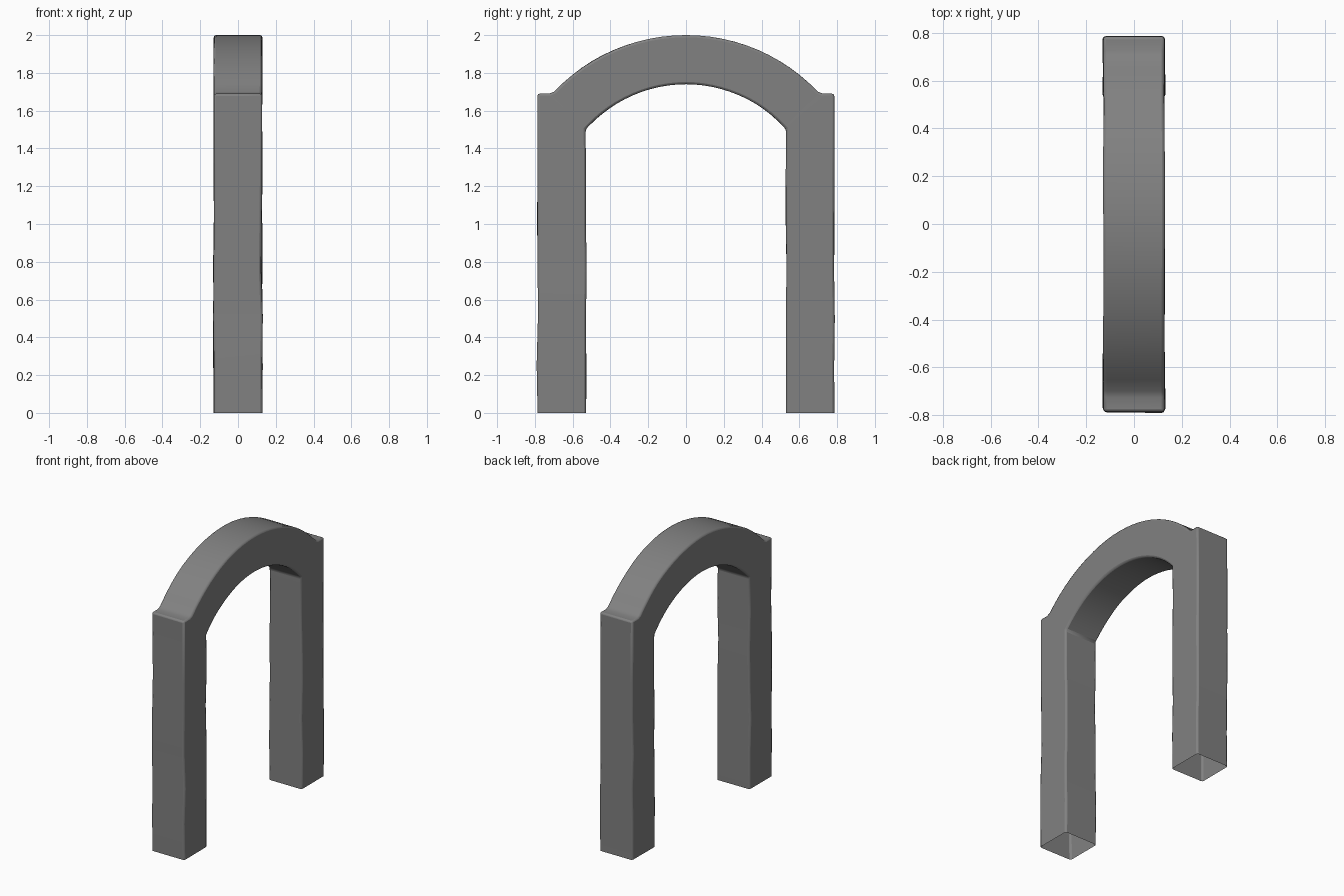
import bpy, bmesh, math
from mathutils import Vector, noise

cube = bpy.data.objects.get("Cube")
if cube:
    bpy.data.objects.remove(cube, do_unlink=True)

HALF = 0.128                    # half depth of the arch band
INNER, OUTER = 0.53, 0.785      # leg faces
CENTRE, R_IN, R_OUT = 1.035, 0.705, 0.965
SPRING = math.asin(INNER / R_IN)
SHOULDER = 1.69
STEPS = 24

stone = bpy.data.materials.new("grey stone")
stone.use_nodes = True
colour = (0.22, 0.22, 0.22, 1)
stone.diffuse_color = colour
stone.node_tree.nodes["Principled BSDF"].inputs["Base Color"].default_value = colour


def on_arc(radius, angle):
    return radius * math.sin(angle), CENTRE + radius * math.cos(angle)


# Pairs of inner and outer points along one leg, up to the shoulder
LEG_RINGS = 6
spring_z = CENTRE + R_IN * math.cos(SPRING)
leg = [((INNER, spring_z * i / LEG_RINGS), (OUTER, spring_z * i / LEG_RINGS))
       for i in range(LEG_RINGS)]
leg.append(((INNER, spring_z), (OUTER, SHOULDER)))
leg.append((on_arc(R_IN, SPRING * 0.98), (0.725, SHOULDER)))

# Curved band between the shoulders
arc = []
for i in range(STEPS + 1):
    t = 1 - 2 * i / STEPS
    arc.append((on_arc(R_IN, t * SPRING * 0.96), on_arc(R_OUT, t * 0.81)))

# Whole path: right leg, arch, mirrored leg
mirrored = [((-a[0], a[1]), (-b[0], b[1])) for a, b in reversed(leg)]
path = leg + arc + mirrored


def worn(x, y, z):
    """Slightly uneven hand-hewn corner, calmer on the curved band."""
    p = Vector((x, y, z))
    amount = 0.012 if 0.1 < z < 1.4 else 0.003
    shift = noise.noise_vector(p * 4 + Vector((3.3, 1.7, 0.4))) * amount
    if z < 0.01:
        shift.z = 0
    return p + Vector((shift.x, shift.y, shift.z if z < 1.4 else 0))


# Sweep a four-cornered ring along the path, open at both feet
bm = bmesh.new()
rings = []
for a, b in path:
    corners = [(-HALF, *a), (HALF, *a), (HALF, *b), (-HALF, *b)]
    rings.append([bm.verts.new(worn(*c)) for c in corners])
for r, s in zip(rings, rings[1:]):
    for k in range(4):
        n = (k + 1) % 4
        bm.faces.new((r[k], r[n], s[n], s[k]))
bmesh.ops.recalc_face_normals(bm, faces=bm.faces)

mesh = bpy.data.meshes.new("stone_arch")
bm.to_mesh(mesh)
bm.free()
mesh.materials.append(stone)
arch = bpy.data.objects.new("stone_arch", mesh)
bpy.context.collection.objects.link(arch)

# Softly rounded edges
bevel = arch.modifiers.new("worn edges", "BEVEL")
bevel.width = 0.012
bevel.segments = 2
bevel.limit_method = "ANGLE"
bevel.angle_limit = math.radians(30)

bpy.context.view_layer.objects.active = arch
arch.select_set(True)
bpy.ops.object.shade_smooth_by_angle(angle=math.radians(40))
